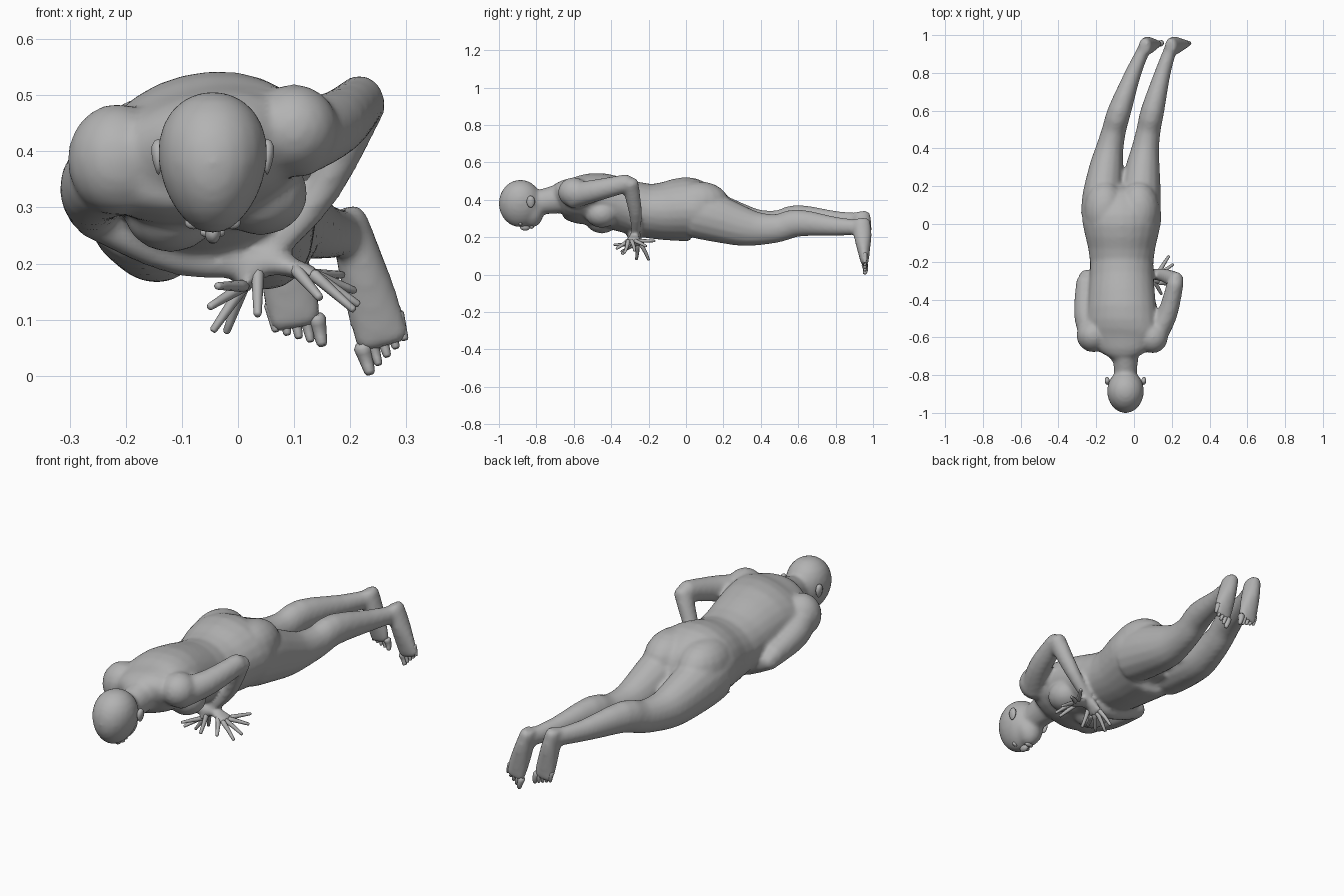
import bpy, bmesh, math
from mathutils import Vector

if "Cube" in bpy.data.objects:
    bpy.data.objects.remove(bpy.data.objects["Cube"], do_unlink=True)

UP = Vector((0, 0, 1))
BACK = Vector((0, 1, 0))
SIDES = {"right": -1, "left": 1}
DETAILS = {"toe", "finger", "thumb", "ear", "eyelid", "nose", "lips"}
parts = []

grey = (.45, .45, .45, 1)
clay = bpy.data.materials.new("clay_grey")
clay.use_nodes = True
clay.diffuse_color = grey
clay.node_tree.nodes["Principled BSDF"].inputs["Base Color"].default_value = grey


def finish(name, bm):
    """Turn a bmesh into a named grey object."""
    bmesh.ops.recalc_face_normals(bm, faces=bm.faces)
    mesh = bpy.data.meshes.new(name)
    bm.to_mesh(mesh)
    bm.free()
    mesh.shade_smooth()
    mesh.materials.append(clay)
    obj = bpy.data.objects.new(name, mesh)
    bpy.context.collection.objects.link(obj)
    parts.append(obj)
    return obj


def between(before, start, end, after, t):
    """Hermite blend of two neighbouring values with smooth tangents."""
    ease = t * t * (3 - 2 * t)
    leave = t * (1 - t) ** 2 * (end - before) / 2
    arrive = t * t * (t - 1) * (after - start) / 2
    return start + (end - start) * ease + leave + arrive


def smooth_rows(rows, steps):
    padded = [rows[0], *rows, rows[-1]]
    result = []
    for group in zip(padded, padded[1:], padded[2:], padded[3:]):
        for step in range(steps):
            result.append([between(*values, step / steps) for values in zip(*group)])
    return result + [list(rows[-1])]


def loft(name, rows, up=UP, sides=16, steps=3, roll=lambda centre: 0):
    """Round-ended tube; each row is x, y, z, half width, half depth."""
    rows = smooth_rows(rows, steps)
    centres = [Vector(row[:3]) for row in rows]
    last = len(rows) - 1
    bm = bmesh.new()
    rings = []

    def add_ring(centre, along, width, depth):
        across = along.cross(up).normalized()
        outward = across.cross(along)
        ring = []
        for k in range(sides):
            angle = math.tau * k / sides
            flat = Vector((math.cos(angle) * width, math.sin(angle) * depth))
            turn = roll(centre)
            x = flat.x * math.cos(turn) - flat.y * math.sin(turn)
            y = flat.x * math.sin(turn) + flat.y * math.cos(turn)
            ring.append(bm.verts.new(centre + across * x + outward * y))
        rings.append(ring)

    for i, (centre, row) in enumerate(zip(centres, rows)):
        along = (centres[min(i + 1, last)] - centres[max(i - 1, 0)]).normalized()
        width, depth = row[3:]
        cap = along * min(width, depth) / 2
        if i == 0:
            add_ring(centre - cap, along, width * .7, depth * .7)
        add_ring(centre, along, width, depth)
        if i == last:
            add_ring(centre + cap, along, width * .7, depth * .7)
    for ring, following in zip(rings, rings[1:]):
        for k in range(sides):
            bm.faces.new((ring[k - 1], ring[k], following[k], following[k - 1]))
    bm.faces.new(rings[0])
    bm.faces.new(rings[-1])
    return finish(name, bm)


def blob(name, centre, size, taper=0, segments=16):
    """Ellipsoid that can be made wider towards the top."""
    bm = bmesh.new()
    bmesh.ops.create_uvsphere(bm, u_segments=segments, v_segments=segments // 2 + 2, radius=1)
    for vert in bm.verts:
        vert.co.x *= 1 + taper * vert.co.z
        vert.co = Vector(centre) + Vector([c * s for c, s in zip(vert.co, size)])
    return finish(name, bm)


def limb(name, points, thick, thin, up=UP, sides=16, steps=4):
    """Tube that narrows evenly along its points and is a little deeper than wide."""
    rows = []
    for i, point in enumerate(points):
        radius = thick + (thin - thick) * i / (len(points) - 1)
        rows.append((*point, radius, radius * 1.1))
    return loft(name, rows, up, sides, steps)


def digit(name, root, tip, radius):
    limb(name, (root, root.lerp(tip, .5) + BACK * radius / 4, tip), radius, radius * .6, BACK, 8, 2)


# Torso: the shoulders roll so that the left one is higher, the hips stay level
def torso_roll(centre):
    return min(max(-.1 - centre.y, 0) * .6, .28)


profile = [(-.7, .4, .07, .06), (-.66, .41, .15, .09), (-.58, .4, .2, .12), (-.45, .4, .185, .14),
           (-.2, .34, .168, .145), (0, .35, .207, .172), (.08, .34, .205, .145), (.13, .31, .17, .11)]
loft("torso", [(-.065, *row) for row in profile], sides=24, roll=torso_roll)
for side, sign in SIDES.items():
    blob(side + "_buttock", (sign * .09 - .065, .07, .385), (.11, .16, .113), segments=18)
    blob(side + "_breast", (sign * .08 - .04, -.45, .31 + sign * .015), (.085, .09, .075))
blob("right_shoulder", (-.215, -.59, .385), (.09, .09, .1))
blob("left_shoulder", (.1, -.6, .44), (.08, .085, .08))

# Head, face down; features are placed from its centre
head = Vector((-.045, -.885, .38))
blob("cranium", head, (.097, .117, .127), .15, 20)
blob("jaw", head + Vector((0, .06, -.052)), (.068, .063, .076), .2)
blob("nose", head + Vector((0, .025, -.125)), (.015, .028, .02), segments=10)
blob("lips", head + Vector((0, .06, -.125)), (.024, .012, .01), segments=10)
limb("neck", (head + BACK * .06, head + Vector((0, .15, .015)), head + Vector((0, .23, .03))), .056, .075)
for side, sign in SIDES.items():
    blob(side + "_ear", head + Vector((sign * .097, .055, .01)), (.012, .022, .032), .5, 10)
    blob(side + "_eyelid", head + Vector((sign * .034, 0, -.107)), (.017, .01, .012), segments=10)


# Legs sweep towards the left and draw together; the left one sinks lower
def leg(side, gap, drop):
    profile = [(.05, .33, .12), (.15, .31, .117), (.3, .27, .097), (.4, .26, .079),
               (.5, .27, .069), (.6, .3, .067), (.8, .29, .046), (.94, .29, .036)]
    rows = []
    for y, z, radius in profile:
        x = .26 * y * y - .17 + gap * (.2 - .07 * y * y)
        rows.append((x, y, z - drop * y, radius * .93, radius * 1.1))
    loft(side + "_leg", rows)
    return Vector(rows[-1][:3])


# Feet hang from the heel with their soles to the back
def foot(side, heel, lean):
    down = Vector((math.sin(lean), 0, -math.cos(lean)))
    inner = Vector((down.z, 0, -down.x)) * SIDES[side]
    rows = []
    for reach, width, depth in ((-.01, .034, .048), (.07, .042, .048), (.15, .049, .034), (.22, .05, .02)):
        centre = heel + down * reach + BACK * reach * .07
        rows.append((*centre, width, depth))
    loft(side + "_foot", rows, BACK, 14)
    for i in range(5):
        root = heel + down * (.22 - .01 * i) + inner * .019 * (2 - i) + BACK * .016
        digit(f"{side}_toe_{i + 1}", root, root + down * .045, .012 if i else .016)


foot("right", leg("right", 0, 0) + UP * .02, .2)
foot("left", leg("left", 1, .04) + UP * .02, .28)

# Arms: the left elbow points up, the right arm folds under the belly
limb("left_upper_arm", ((.1, -.61, .42), (.175, -.48, .45), (.22, -.31, .49)), .064, .044)
limb("left_forearm", ((.225, -.3, .49), (.15, -.27, .33), (.06, -.27, .22)), .042, .022, BACK)
limb("right_upper_arm", ((-.2, -.61, .38), (-.255, -.48, .34), (-.26, -.3, .3)), .08, .046)
limb("right_forearm", ((-.26, -.29, .29), (-.1, -.28, .21), (.07, -.28, .2)), .044, .022, BACK)


# Hands: the fingers fan out evenly from the first to the last direction
def hand(side, wrist, knuckles, first, last, thumb):
    wrist, knuckles, first, last = map(Vector, (wrist, knuckles, first, last))
    middle = wrist.lerp(knuckles, .5)
    loft(side + "_palm", [(*wrist, .018, .026), (*middle, .018, .04), (*knuckles, .015, .043)], BACK, 12)
    for i in range(4):
        root = knuckles + BACK * .02 * (i - 1.5)
        aim = first.lerp(last, i / 3).normalized()
        digit(f"{side}_finger_{i + 1}", root, root + aim * .095, .011)
    digit(side + "_thumb", middle - BACK * .02, Vector(thumb), .012)


hand("right", (.07, -.28, .2), (.135, -.28, .18), (.8, -.2, -.7), (.5, .8, 0), (.145, -.37, .14))
hand("left", (.06, -.27, .22), (.01, -.27, .16), (-.5, -.9, 0), (-.3, .4, -.8), (.035, -.34, .11))

# Fuse the large masses into one continuous skin
skin = bmesh.new()
for part in parts[:]:
    if not DETAILS & set(part.name.split("_")):
        skin.from_mesh(part.data)
        bpy.data.objects.remove(part, do_unlink=True)
body = finish("body", skin)
remesh = body.modifiers.new("fuse", "REMESH")
remesh.mode = "VOXEL"
remesh.voxel_size = .01
remesh.use_smooth_shade = True
soften = body.modifiers.new("soften", "SMOOTH")
soften.factor = .5
soften.iterations = 8
